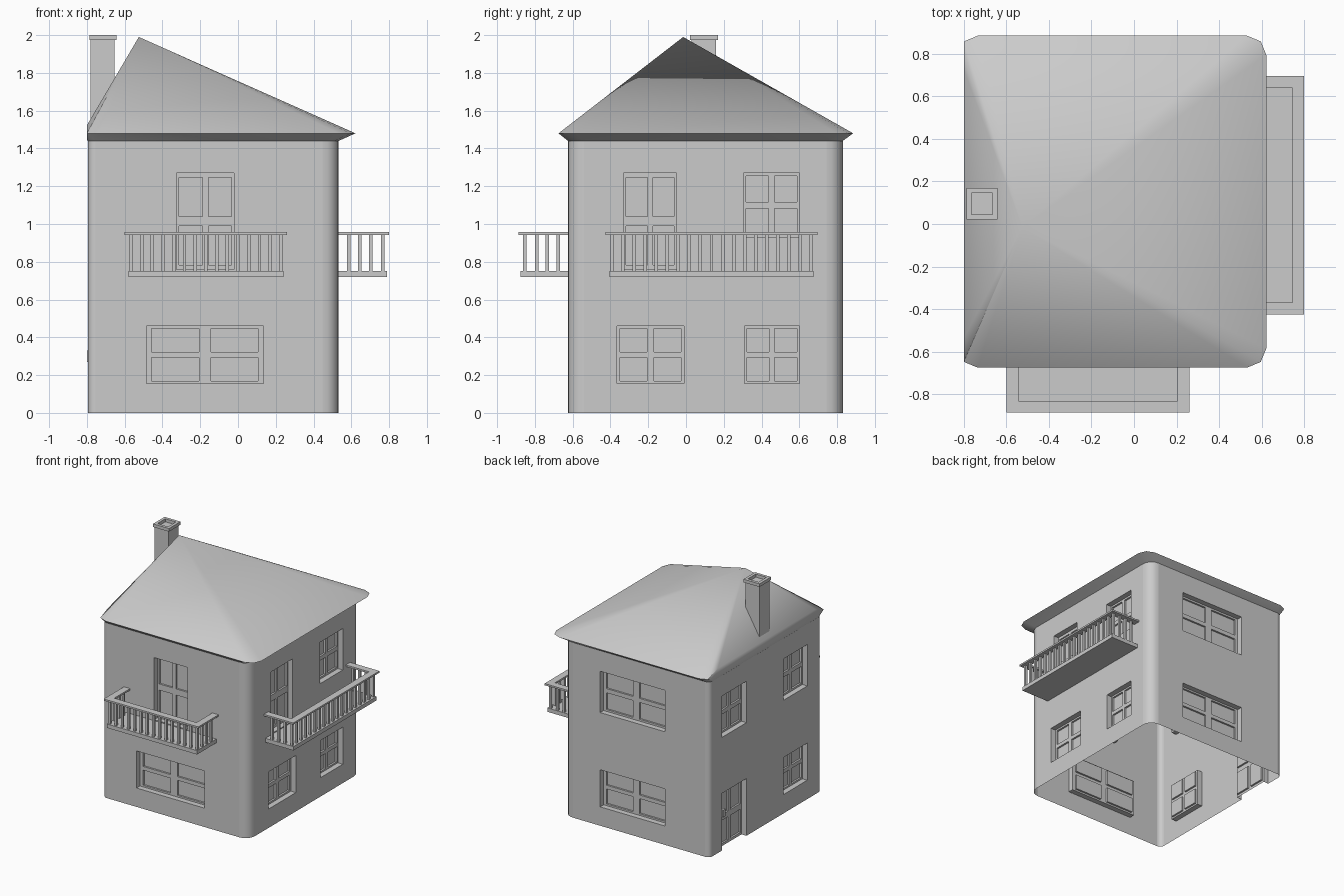
import bpy, bmesh, math

if "Cube" in bpy.data.objects:
    bpy.data.objects.remove(bpy.data.objects["Cube"])

X0, X1, Y0, Y1 = -0.795, 0.533, -0.625, 0.83   # wall planes
WALL_TOP, EAVE = 1.44, 1.48
RADII = (0.04, 0.085, 0.085, 0.04)             # front-left, front-right, back-right, back-left


def finish(name, bm, smooth=None):
    me = bpy.data.meshes.new(name)
    bm.to_mesh(me)
    bm.free()
    ob = bpy.data.objects.new(name, me)
    bpy.context.collection.objects.link(ob)
    if smooth:
        bpy.ops.object.select_all(action='DESELECT')
        ob.select_set(True)
        bpy.context.view_layer.objects.active = ob
        bpy.ops.object.shade_smooth_by_angle(angle=math.radians(smooth))
    return ob


def box(bm, a, b):
    lo = [min(p, q) for p, q in zip(a, b)]
    hi = [max(p, q) for p, q in zip(a, b)]
    vs = bmesh.ops.create_cube(bm, size=1)['verts']
    for v in vs:
        v.co = [h if c > 0 else l for c, l, h in zip(v.co, lo, hi)]


def arc(cx, cy, r, start, seg):
    return [(cx + r * math.cos(start + i * math.pi / 2 / seg),
             cy + r * math.sin(start + i * math.pi / 2 / seg)) for i in range(seg + 1)]


def corners(x0, x1, y0, y1, radii, seg):
    a, b, c, d = radii
    q = math.pi / 2
    return [arc(x0 + a, y0 + a, a, 2 * q, seg), arc(x1 - b, y0 + b, b, 3 * q, seg),
            arc(x1 - c, y1 - c, c, 0, seg), arc(x0 + d, y1 - d, d, q, seg)]


def quad(bm, *pts):
    bm.faces.new([bm.verts.new(p) for p in pts])


# Recursive panel: a gridded sheet with holes, each hole set back and closed by its own panel
def panel(bm, at, rect, depth, holes):
    us = sorted({rect[0], rect[1]} | {u for h, _, _ in holes for u in h[:2]})
    vs = sorted({rect[2], rect[3]} | {v for h, _, _ in holes for v in h[2:]})
    for a, b in zip(us, us[1:]):
        for c, d in zip(vs, vs[1:]):
            u, v = (a + b) / 2, (c + d) / 2
            if not any(h[0] < u < h[1] and h[2] < v < h[3] for h, _, _ in holes):
                quad(bm, at(a, c, depth), at(b, c, depth), at(b, d, depth), at(a, d, depth))
    for h, inset, kids in holes:
        ring = [(h[0], h[2]), (h[1], h[2]), (h[1], h[3]), (h[0], h[3])]
        for p, q in zip(ring, ring[1:] + ring[:1]):
            if p[1] == q[1] == 0:
                continue                        # doorway is open at the ground
            quad(bm, at(*p, depth), at(*q, depth), at(*q, depth + inset), at(*p, depth + inset))
        panel(bm, at, h, depth + inset, kids)


# Window or glazed door: recess plus four sunken panes
def opening(u0, u1, v0, v1):
    def spans(a, b):
        w = b - a
        return [(a + 0.045 * w, a + 0.45 * w), (a + 0.55 * w, b - 0.045 * w)]
    panes = [((*u, *v), 0.015, []) for u in spans(u0, u1) for v in spans(v0, v1)]
    return ((u0, u1, v0, v1), 0.045, panes)


LOW, HIGH, TALL = (0.155, 0.46), (0.93, 1.27), (0.76, 1.27)

# Walls
bm = bmesh.new()
panel(bm, lambda u, v, d: (u, Y0 + d, v), (X0 + RADII[0], X1 - RADII[1], 0, WALL_TOP), 0,
      [opening(-0.485, 0.135, *LOW), opening(-0.325, -0.02, *TALL)])
panel(bm, lambda u, v, d: (X1 - d, u, v), (Y0 + RADII[1], Y1 - RADII[2], 0, WALL_TOP), 0,
      [opening(-0.365, -0.01, *LOW), opening(0.31, 0.60, *LOW),
       opening(-0.33, -0.05, *TALL), opening(0.305, 0.60, *HIGH)])
panel(bm, lambda u, v, d: (-u, Y1 - d, v), (-X1 + RADII[2], -X0 - RADII[3], 0, WALL_TOP), 0,
      [opening(-0.20, 0.39, *LOW), opening(-0.20, 0.39, *HIGH)])
panel(bm, lambda u, v, d: (X0 + d, -u, v), (-Y1 + RADII[3], -Y0 - RADII[0], 0, WALL_TOP), 0,
      [opening(-0.67, -0.35, 0, 0.47), opening(0.13, 0.44, *LOW),
       opening(-0.67, -0.35, *HIGH), opening(0.13, 0.44, *HIGH)])
for pts in corners(X0, X1, Y0, Y1, RADII, 5):
    for p, q in zip(pts, pts[1:]):
        quad(bm, (*p, 0), (*q, 0), (*q, WALL_TOP), (*p, WALL_TOP))
bmesh.ops.remove_doubles(bm, verts=bm.verts, dist=1e-4)
finish("house_walls", bm, 35)

# Roof: sloping soffit and an off-centre peak, trimmed flush on the left side
bm = bmesh.new()
inner = [bm.verts.new((*p, WALL_TOP)) for c in corners(X0, X1, Y0, Y1, RADII, 2) for p in c]
outer = [bm.verts.new((*p, EAVE)) for c in
         corners(-0.825, 0.622, -0.675, 0.885, (0.09,) * 4, 2) for p in c]
peak = bm.verts.new((-0.525, -0.015, 1.99))
for i in range(len(inner)):
    j = (i + 1) % len(inner)
    bm.faces.new((inner[j], inner[i], outer[i], outer[j]))
    bm.faces.new((outer[i], outer[j], peak))
bmesh.ops.recalc_face_normals(bm, faces=bm.faces)
cut = bmesh.ops.bisect_plane(bm, geom=bm.verts[:] + bm.edges[:] + bm.faces[:],
                             plane_co=(-0.80, 0, 0), plane_no=(-1, 0, 0), clear_outer=True)
bmesh.ops.contextual_create(
    bm, geom=[e for e in cut['geom_cut'] if isinstance(e, bmesh.types.BMEdge)])
finish("roof", bm, 75)

# Chimney shaft and hollow cap
bm = bmesh.new()
box(bm, (-0.78, 0.03, 1.50), (-0.655, 0.16, 1.975))
finish("chimney_shaft", bm)
bm = bmesh.new()
ax, bx, ay, by = -0.787, -0.642, 0.02, 0.17
w = 0.024
box(bm, (ax, ay, 1.974), (bx, ay + w, 2.0))
box(bm, (ax, by - w, 1.974), (bx, by, 2.0))
box(bm, (ax, ay + w, 1.974), (ax + w, by - w, 2.0))
box(bm, (bx - w, ay + w, 1.974), (bx, by - w, 2.0))
finish("chimney_cap", bm)


# Balcony: slab, balusters and a U-shaped handrail; at(u, out, z) places it on a wall
def balcony(name, at, u0, u1, out, n):
    bm = bmesh.new()
    box(bm, at(u0, 0, 0.72), at(u1, out, 0.752))
    finish(name + "_slab", bm)
    bm = bmesh.new()
    h, edge = 0.009, 0.022
    a, b, o = u0 + edge - 0.018 + h, u1 - edge + 0.018 - h, out - edge
    spots = [(a + (b - a) * i / n, o) for i in range(n + 1)]
    spots += [(s, o * k / 4 - 0.005) for s in (a, b) for k in range(1, 4)]
    for u, q in spots:
        box(bm, at(u - h, q - h, 0.752), at(u + h, q + h, 0.944))
    finish(name + "_balusters", bm)
    bm = bmesh.new()
    r0, r1, far, w = u0 - 0.02, u1 + 0.02, out + 0.012, 0.056
    box(bm, at(r0, far - w, 0.943), at(r1, far, 0.957))
    box(bm, at(r0, 0, 0.943), at(r0 + w, far - w, 0.957))
    box(bm, at(r1 - w, 0, 0.943), at(r1, far - w, 0.957))
    finish(name + "_handrail", bm)


balcony("front_balcony", lambda u, o, z: (u, Y0 - o, z), -0.58, 0.24, 0.25, 14)
balcony("side_balcony", lambda u, o, z: (X1 + o, u, z), -0.405, 0.675, 0.255, 18)

# Door handle
bm = bmesh.new()
box(bm, (-0.80, 0.63, 0.27), (-0.75, 0.66, 0.33))
finish("door_handle", bm)
